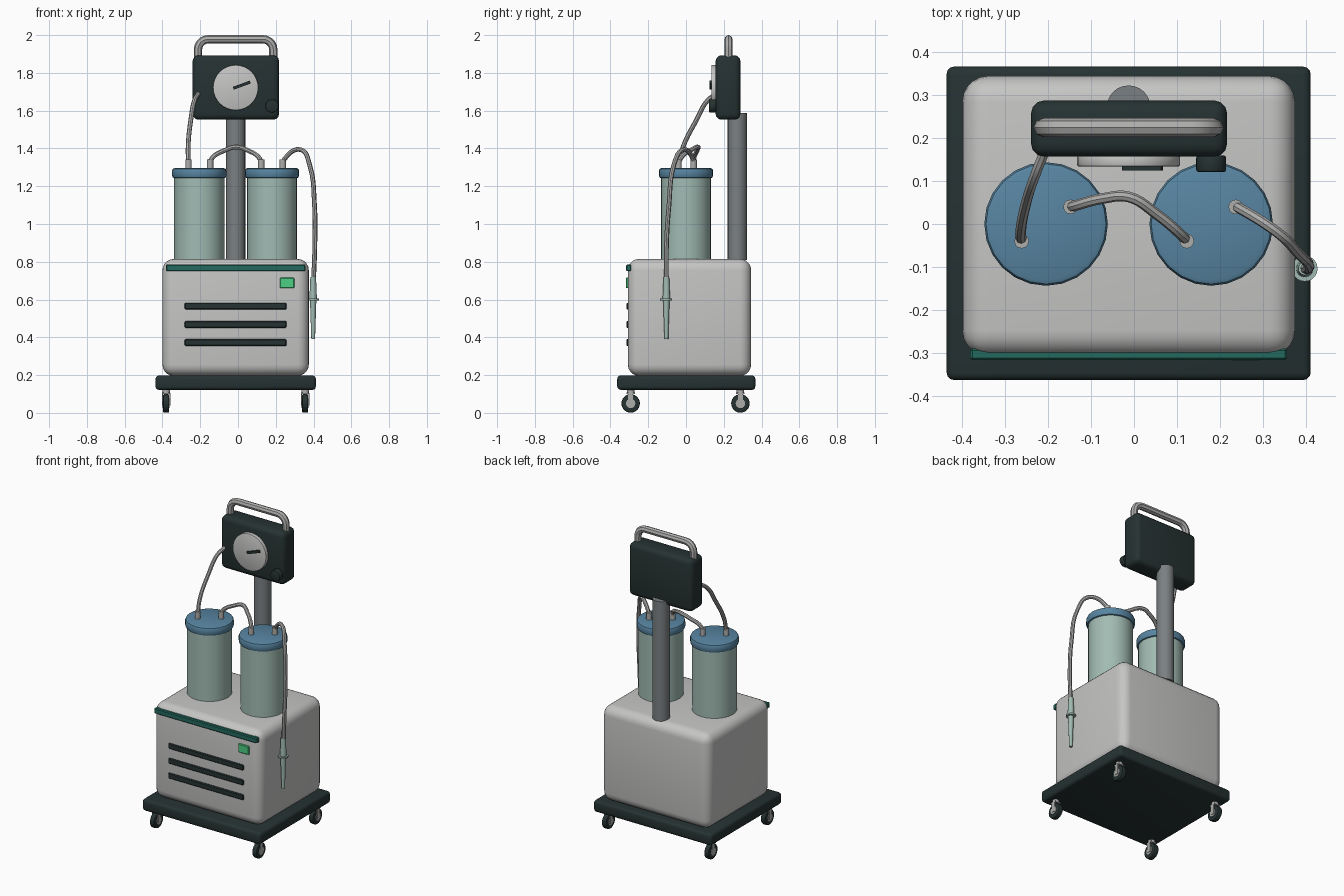
import bpy, bmesh, math
from mathutils import Vector

if "Cube" in bpy.data.objects:
    bpy.data.objects.remove(bpy.data.objects["Cube"])


def mat(name, *srgb):
    m = bpy.data.materials.new(name)
    m.diffuse_color = [(c / 255) ** 2.2 for c in srgb] + [1]
    m.use_nodes = True
    m.node_tree.nodes["Principled BSDF"].inputs["Base Color"].default_value = m.diffuse_color
    return m


SHELL = mat("light grey shell", 196, 196, 195)
DARK = mat("dark charcoal", 42, 53, 53)
JAR = mat("pale green jar", 160, 186, 178)
LID = mat("blue lid", 88, 132, 160)
POLE = mat("pole grey", 122, 127, 129)
TUBE = mat("tube grey", 172, 172, 171)
TEAL = mat("teal stripe", 40, 105, 94)
GREEN = mat("green switch", 78, 205, 130)
CX = -0.0125


def finish(ob, name, material, bevel=0, segs=3):
    ob.name = name
    ob.data.materials.append(material)
    bpy.ops.object.select_all(action='DESELECT')
    ob.select_set(True)
    bpy.context.view_layer.objects.active = ob
    if bevel:
        b = ob.modifiers.new("bevel", 'BEVEL')
        b.width, b.segments, b.limit_method = bevel, segs, 'ANGLE'
        bpy.ops.object.modifier_apply(modifier="bevel")
    bpy.ops.object.shade_smooth_by_angle(angle=math.radians(35))
    return ob


def box(name, lo, hi, material, bevel=0, segs=3):
    lo, hi = Vector(lo), Vector(hi)
    bpy.ops.mesh.primitive_cube_add(size=1, location=(lo + hi) / 2)
    ob = bpy.context.object
    ob.scale = hi - lo
    bpy.ops.object.transform_apply(location=False, rotation=False, scale=True)
    return finish(ob, name, material, bevel, segs)


def rod(name, a, b, r, material, r2=None, sides=24, bevel=0, segs=2):
    a, b = Vector(a), Vector(b)
    bpy.ops.mesh.primitive_cone_add(vertices=sides, radius1=r, radius2=r if r2 is None else r2,
                                    depth=(b - a).length, location=(a + b) / 2)
    ob = bpy.context.object
    ob.rotation_euler = (b - a).to_track_quat('Z', 'Y').to_euler()
    return finish(ob, name, material, bevel, segs)


def hose(name, pts, r, material, smooth=True):
    cu = bpy.data.curves.new(name, 'CURVE')
    cu.dimensions = '3D'
    cu.bevel_depth, cu.bevel_resolution, cu.use_fill_caps = r, 2, True
    cu.resolution_u = 5
    sp = cu.splines.new('BEZIER' if smooth else 'POLY')
    if smooth:
        sp.bezier_points.add(len(pts) - 1)
        for p, co in zip(sp.bezier_points, pts):
            p.co = co
            p.handle_left_type = p.handle_right_type = 'AUTO'
    else:
        sp.points.add(len(pts) - 1)
        for p, co in zip(sp.points, pts):
            p.co = (*co, 1)
    ob = bpy.data.objects.new(name, cu)
    bpy.context.collection.objects.link(ob)
    bpy.ops.object.select_all(action='DESELECT')
    ob.select_set(True)
    bpy.context.view_layer.objects.active = ob
    bpy.ops.object.convert(target='MESH')
    return finish(bpy.context.object, name, material)


# Cart base and cabinet
box("base_plate", (-0.437, -0.364, 0.122), (0.412, 0.367, 0.198), DARK, 0.018)
box("cabinet", (-0.4, -0.308, 0.196), (0.375, 0.345, 0.815), SHELL, 0.06, 5)

# Front panel details
box("stripe", (-0.382, -0.317, 0.75), (0.357, -0.29, 0.785), TEAL, 0.005, 1)
box("switch", (0.222, -0.318, 0.66), (0.298, -0.3, 0.716), GREEN, 0.004, 1)
for i in range(3):
    z = 0.565 - 0.0965 * i
    box(f"vent_{i}", (-0.282, -0.316, z - 0.018), (0.257, -0.3, z + 0.018), DARK, 0.005, 1)

# Casters: tyre, hub, fork and stem
for i, x in enumerate((CX - 0.368, CX + 0.368)):
    for j, y in enumerate((-0.293, 0.288)):
        tag = f"_{i}{j}"
        rod("caster_tyre" + tag, (x - 0.016, y, 0.05), (x + 0.016, y, 0.05), 0.049, DARK, bevel=0.006)
        rod("caster_hub" + tag, (x - 0.019, y, 0.05), (x + 0.019, y, 0.05), 0.025, TUBE, sides=16)
        rod("caster_stem" + tag, (x, y, 0.1), (x, y, 0.125), 0.02, TUBE, sides=16)
        box("caster_crown" + tag, (x - 0.021, y - 0.022, 0.1), (x + 0.021, y + 0.022, 0.108), TUBE)
        for s in (-1, 1):
            c = x + 0.0195 * s
            box(f"caster_fork{tag}_{s}", (c - 0.0025, y - 0.013, 0.04), (c + 0.0025, y + 0.013, 0.105), TUBE)

# Jars with lids and hose nipples
for i, x in enumerate((-0.205, 0.18)):
    rod(f"jar_{i}", (x, 0, 0.81), (x, 0, 1.25), 0.133, JAR)
    rod(f"jar_lid_{i}", (x, 0, 1.242), (x, 0, 1.296), 0.144, LID, bevel=0.014)
    for s in (-1, 1):
        p = (x + 0.057 * s, 0.04 * s)
        rod(f"nipple_{i}_{s}", (*p, 1.29), (*p, 1.342), 0.017, TUBE, sides=12)

# Pole and gauge head
rod("pole", (CX, 0.272, 0.81), (CX, 0.272, 1.587), 0.051, POLE)
box("gauge_head", (-0.24, 0.157, 1.552), (0.217, 0.288, 1.893), DARK, 0.03)
rod("dial", (CX, 0.16, 1.722), (CX, 0.134, 1.722), 0.12, SHELL, sides=32, bevel=0.004)
needle = box("needle", (-0.048, -0.005, -0.008), (0.048, 0.005, 0.008), DARK)
needle.location = (0.02, 0.13, 1.735)
needle.rotation_euler.y = math.radians(-20)
rod("knob", (0.18, 0.16, 1.625), (0.18, 0.121, 1.625), 0.035, DARK, bevel=0.006)

# Carrying handle with rounded corners
arch = [(-0.212, 0.225, 1.88)]
for x, start in ((-0.157, 180), (0.132, 90)):
    for k in range(6):
        a = math.radians(start - 18 * k)
        arch.append((x + 0.055 * math.cos(a), 0.225, 1.923 + 0.055 * math.sin(a)))
arch.append((0.187, 0.225, 1.88))
hose("handle", arch, 0.022, TUBE, smooth=False)

# Hoses
hose("gauge_hose", [(-0.262, -0.04, 1.31), (-0.264, -0.015, 1.41), (-0.25, 0.055, 1.55),
                    (-0.23, 0.115, 1.655), (-0.21, 0.165, 1.69)], 0.0125, TUBE)
hose("link_hose", [(-0.148, 0.04, 1.31), (-0.14, 0.042, 1.345), (-0.07, 0.06, 1.39), (-0.012, 0.063, 1.408),
                   (0.05, 0.025, 1.39), (0.115, -0.03, 1.345), (0.123, -0.04, 1.31)], 0.0125, TUBE)
hose("suction_hose", [(0.237, 0.04, 1.31), (0.247, 0.036, 1.345), (0.335, -0.02, 1.393), (0.38, -0.065, 1.31),
                      (0.405, -0.09, 1.1), (0.407, -0.103, 0.9), (0.4, -0.104, 0.7)], 0.0125, TUBE)

# Suction wand
wx, wy = 0.398, -0.104
rod("wand_grip", (wx, wy, 0.6), (wx, wy, 0.72), 0.02, JAR, r2=0.015, sides=16)
rod("wand_flange", (wx, wy, 0.595), (wx, wy, 0.605), 0.03, JAR, sides=20)
rod("wand_tip", (wx, wy, 0.39), (wx, wy, 0.6), 0.01, JAR, r2=0.017, sides=16)
